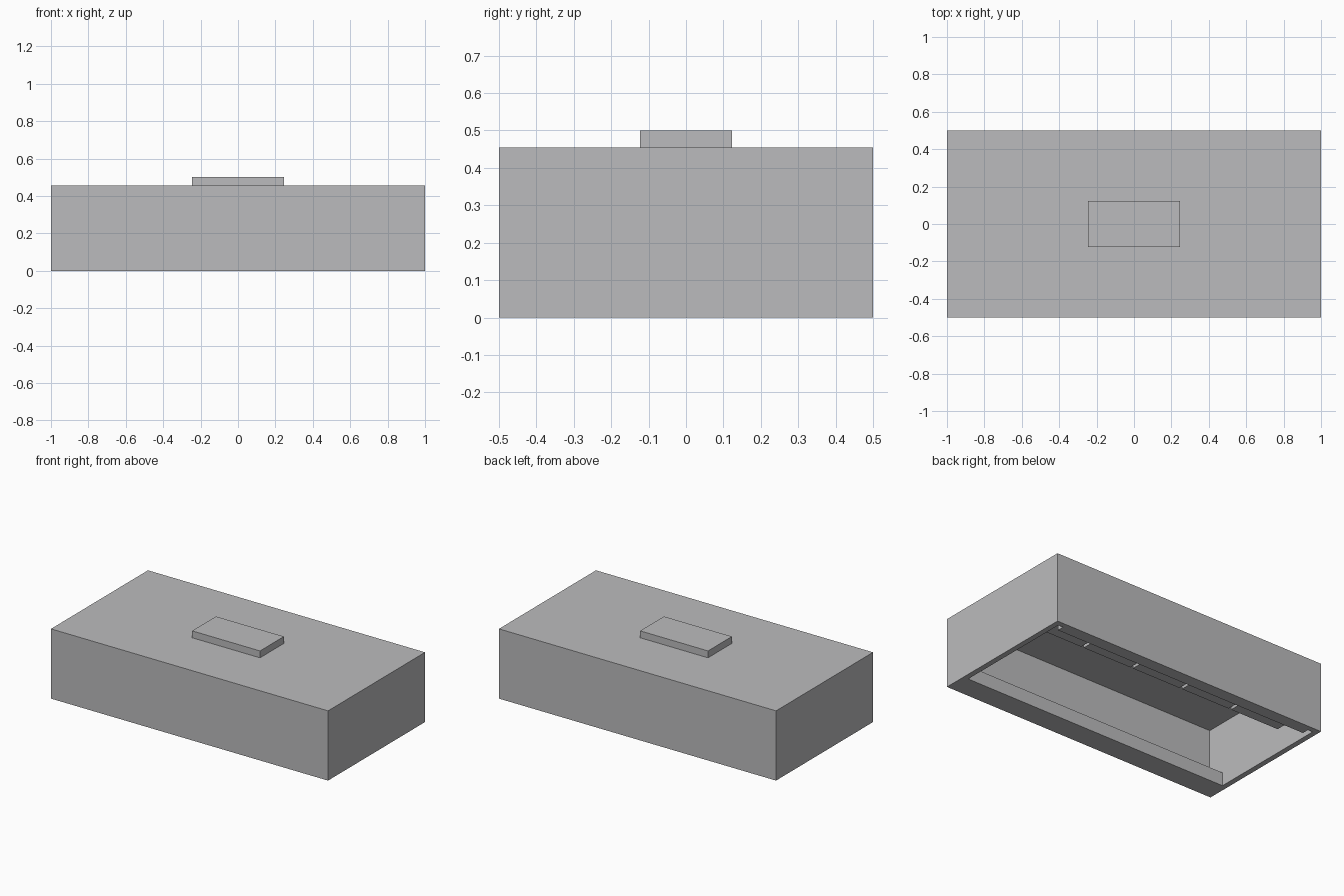
import bpy

# Remove the default cube only
default = bpy.data.objects.get("Cube")
if default:
    bpy.data.objects.remove(default, do_unlink=True)

# Single flat grey
grey = bpy.data.materials.new("plain_grey")
grey.use_nodes = True
colour = (0.5, 0.5, 0.51, 1)
grey.diffuse_color = colour
grey.node_tree.nodes["Principled BSDF"].inputs["Base Color"].default_value = colour


def box(name, x, y, z):
    """Box spanning the given (low, high) ranges."""
    spans = (x, y, z)
    bpy.ops.mesh.primitive_cube_add(size=1, location=[(a + b) / 2 for a, b in spans])
    ob = bpy.context.object
    ob.name = name
    ob.scale = [b - a for a, b in spans]
    bpy.ops.object.transform_apply(location=False, rotation=False, scale=True)
    ob.data.materials.append(grey)
    return ob


T = 0.035              # board thickness
H = 0.42               # wall height
IX, IY = 1 - T, 0.5 - T  # inner half sizes

# Outer walls, open at the bottom
box("front_wall", (-1, 1), (-0.5, -IY), (0, H))
box("back_wall", (-1, 1), (IY, 0.5), (0, H))
box("left_wall", (IX, 1), (-IY, IY), (0, H))
box("right_wall", (-1, -IX), (-IY, IY), (0, H))

# Lid and raised block
box("lid", (-1, 1), (-0.5, 0.5), (H, H + T))
box("lid_block", (-0.245, 0.245), (-0.123, 0.123), (H + T, 0.5))

# Inner rails along the front and back
box("front_rail", (-IX, IX), (-IY, -0.35), (0, 0.087))
box("back_rail", (-0.93, 0.93), (0.42, IY), (0, 0.087))

# Row of five shelf panels with narrow gaps
pitch, gap = 0.373, 0.02
for i in range(5):
    cx = (i - 2) * pitch
    half = (pitch - gap) / 2
    box(f"shelf_panel_{i + 1}", (cx - half, cx + half), (0.2, IY), (0.12, 0.12 + T))
